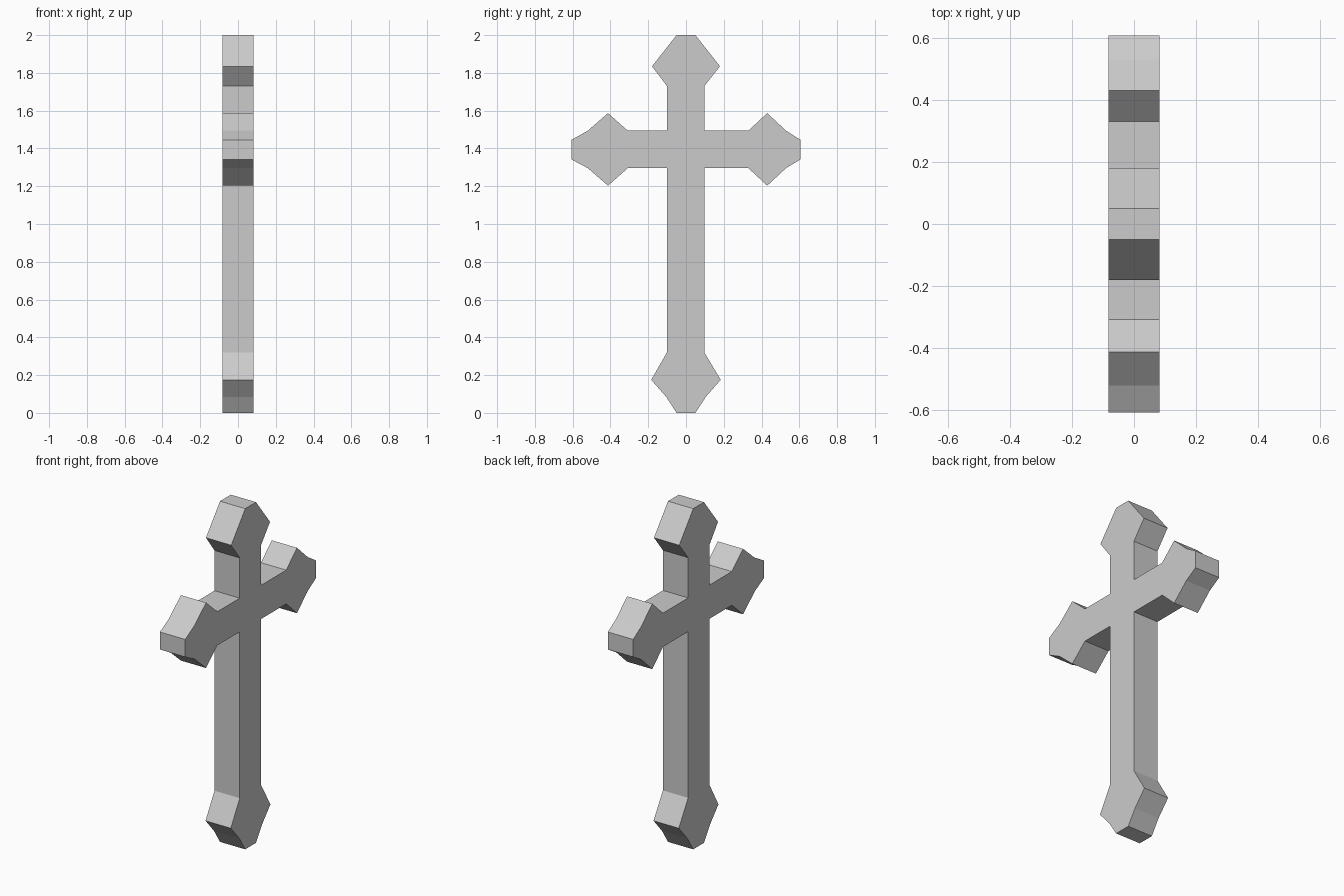
import bpy, bmesh

if "Cube" in bpy.data.objects:
    bpy.data.objects.remove(bpy.data.objects["Cube"])

HALF = 0.082  # half thickness along x

# Right-hand outline (y, z), from top to bottom
right = [(0.05, 2.0), (0.105, 1.93), (0.18, 1.835), (0.097, 1.73), (0.097, 1.494),
         (0.33, 1.494), (0.43, 1.587), (0.53, 1.494), (0.607, 1.445),
         (0.607, 1.342), (0.53, 1.296), (0.43, 1.203), (0.33, 1.296),
         (0.097, 1.296), (0.097, 0.32), (0.184, 0.175), (0.105, 0.085), (0.05, 0.0)]

# The left arm's flared tip starts slightly nearer the shaft
shift = {0.33: 0.308, 0.43: 0.413, 0.53: 0.52, 0.097: 0.101}
left = [(-shift.get(y, y), z) for y, z in reversed(right)]

# Cross: one flat outline extruded through its thickness
bm = bmesh.new()
face = bm.faces.new([bm.verts.new((-HALF, y, z)) for y, z in right + left])
ext = bmesh.ops.extrude_face_region(bm, geom=[face], use_keep_orig=True)
moved = [v for v in ext["geom"] if isinstance(v, bmesh.types.BMVert)]
bmesh.ops.translate(bm, verts=moved, vec=(2 * HALF, 0, 0))
bmesh.ops.recalc_face_normals(bm, faces=bm.faces)

mesh = bpy.data.meshes.new("cross")
bm.to_mesh(mesh)
bm.free()
bpy.context.collection.objects.link(bpy.data.objects.new("cross", mesh))
